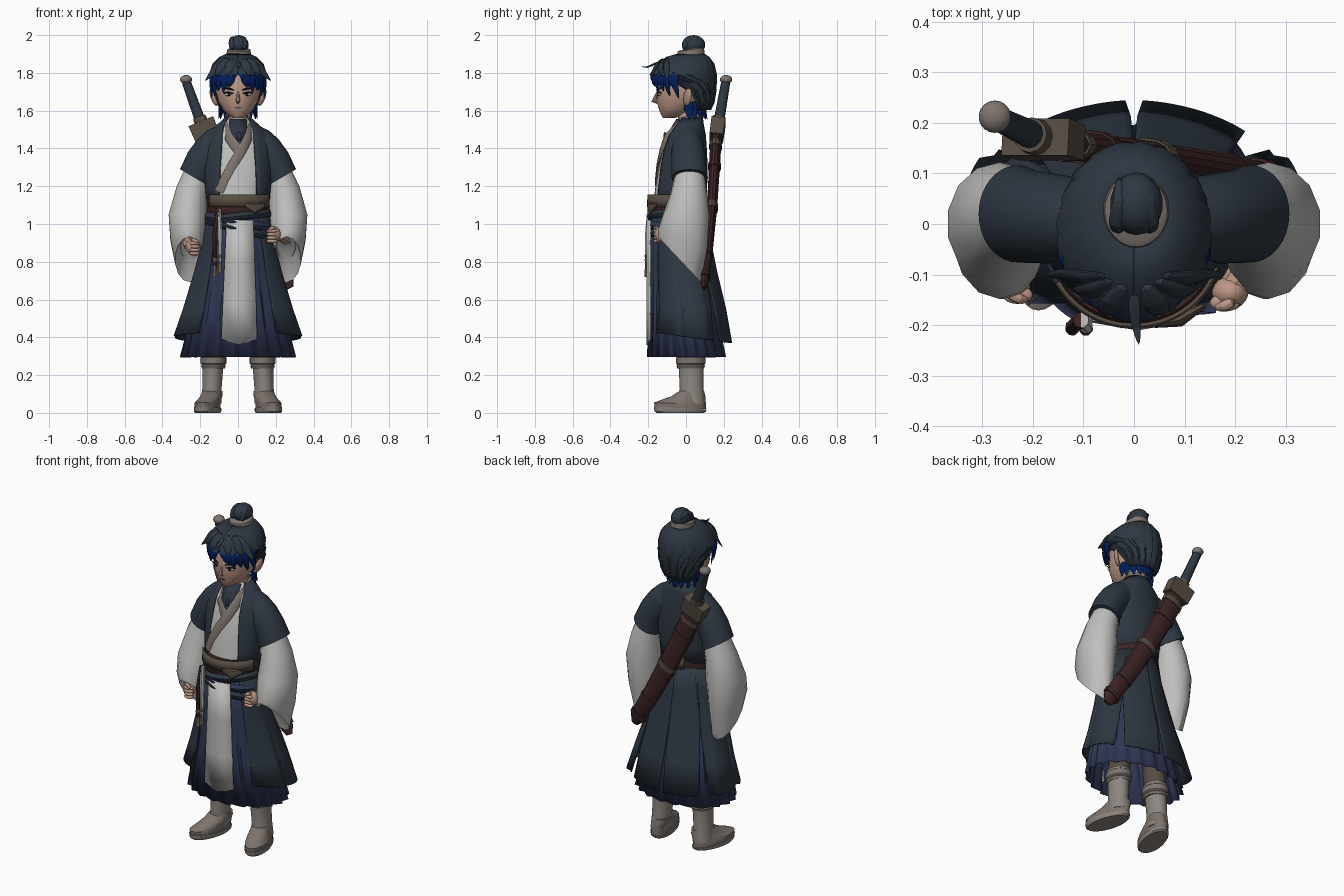
import bpy, bmesh
from math import sin, cos, sqrt, tau, pi
from mathutils import Vector, Matrix

cube = bpy.data.objects.get("Cube")
if cube:
    bpy.data.objects.remove(cube, do_unlink=True)


def material(name, *rgb):
    m = bpy.data.materials.new(name)
    m.use_nodes = True
    m.diffuse_color = (*rgb, 1)
    m.node_tree.nodes["Principled BSDF"].inputs["Base Color"].default_value = (*rgb, 1)
    return m


slate = material("slate cloth", .027, .038, .054)
indigo = material("indigo cloth", .029, .038, .09)
blue = material("bright blue hair", .001, .014, .11)
white = material("white cloth", .52, .52, .51)
skin = material("skin", .5, .31, .235)
tan = material("taupe trim", .21, .175, .155)
brown = material("brown leather", .095, .072, .054)
red = material("dark red leather", .05, .019, .02)
boot = material("pale boot", .27, .24, .215)
black = material("ink black", .008, .008, .012)
parts = []


def make(name, bm, mat, thick=0, subd=0):
    bmesh.ops.recalc_face_normals(bm, faces=bm.faces)
    me = bpy.data.meshes.new(name)
    bm.to_mesh(me)
    bm.free()
    me.materials.append(mat)
    ob = bpy.data.objects.new(name, me)
    bpy.context.collection.objects.link(ob)
    if thick:
        mod = ob.modifiers.new("Thickness", "SOLIDIFY")
        mod.thickness, mod.offset = thick, 0
    if subd:
        mod = ob.modifiers.new("Smooth", "SUBSURF")
        mod.levels = mod.render_levels = subd
    parts.append(ob)
    return ob


def bridge(bm, rows, closed, cap):
    rows = [[bm.verts.new(p) for p in row] for row in rows]
    n = len(rows[0])
    for a, b in zip(rows, rows[1:]):
        for j in range(n if closed else n - 1):
            k = (j + 1) % n
            bm.faces.new((a[j], a[k], b[k], b[j]))
    if closed and cap:
        bm.faces.new(rows[0])
        bm.faces.new(rows[-1])


def sheet(name, rings, mat, spans=None, n=32, pleat=0, freq=1, s=1, thick=0, cap=True):
    """Stack of ellipses (cx, cy, cz, rx, ry, side lift, front lift); spans leave it open."""
    rows = []
    for i, (cx, cy, cz, rx, ry, *lift) in enumerate(rings):
        dx, dy = (lift + [0, 0])[:2]
        a0, a1 = spans[i] if spans else (0, tau)
        row = []
        for j in range(n + 1 if spans else n):
            a = a0 + (a1 - a0) * j / n
            k = 1 + pleat * i / (len(rings) - 1) * ((a * freq / tau + 1e-5) % 1 - .5)
            row.append((s * (cx + rx * k * sin(a)), cy - ry * k * cos(a),
                        cz + dx * sin(a) + dy * cos(a)))
        rows.append(row)
    bm = bmesh.new()
    bridge(bm, rows, not spans, cap)
    return make(name, bm, mat, thick)


def sweep(name, pts, widths, mat, flat=1, out=None, n=8, subd=0):
    """Elliptical tube along a path; flat is its thickness over its width."""
    pts = [Vector(p) for p in pts]
    rows = []
    for i, p in enumerate(pts):
        t = (pts[min(i + 1, len(pts) - 1)] - pts[max(i - 1, 0)]).normalized()
        o = Vector(out) if out else Vector((p.x, p.y - .02, 0)).normalized()
        side = t.cross(o)
        if side.length < .1:
            side = t.cross(Vector((0, 0, 1)))
        side.normalize()
        o = side.cross(t)
        ph = pi / 4 if n == 4 else 0
        rows.append([p + widths[i] * (side * cos(tau * j / n + ph) + o * flat * sin(tau * j / n + ph))
                     for j in range(n)])
    bm = bmesh.new()
    bridge(bm, rows, True, True)
    return make(name, bm, mat, 0, subd)


def ball(name, loc, scale, mat):
    bm = bmesh.new()
    bmesh.ops.create_uvsphere(bm, u_segments=18, v_segments=12, radius=1,
                              matrix=Matrix.Translation(loc) @ Matrix.Diagonal((*scale, 1)))
    return make(name, bm, mat)


# Torso: white under-robe with an open slate vest over it
VEST = [(0, .02, 1.56, .065, .065), (0, .01, 1.52, .11, .08), (0, 0, 1.47, .16, .10),
        (0, -.01, 1.4, .18, .115), (0, -.02, 1.3, .18, .13), (0, -.03, 1.2, .17, .137),
        (0, -.04, 1.08, .158, .143)]
sheet("under_robe", [(x, y, z, rx * .96, ry * .96) for x, y, z, rx, ry in VEST], white)
gaps = (.95, .75, .55, .5, .55, .62, .68)
sheet("vest", VEST, slate, [(g, tau - g) for g in gaps], n=40, thick=.01)


def front(x, z, off=.004):
    for u, l in zip(VEST, VEST[1:]):
        if l[2] <= z <= u[2]:
            t = (u[2] - z) / (u[2] - l[2])
            cy, rx, ry = (u[k] + (l[k] - u[k]) * t for k in (1, 3, 4))
            return (x, cy - ry * sqrt(max(0, 1 - (x / rx) ** 2)) - off, z)


# Dark inner shirt at the throat, crossed collar running round the neck
bm = bmesh.new()
bridge(bm, [[front(x, z, 0) for x in (-w, 0, w)] for z, w in ((1.555, .045), (1.5, .05), (1.45, .035), (1.4, .008))],
       False, False)
make("inner_shirt", bm, slate, .006)
path = [front(*p) for p in ((-.1, 1.17), (-.07, 1.24), (-.025, 1.32), (.02, 1.39), (.055, 1.46))]
path += [(.07, -.035, 1.52), (.062, .03, 1.56), (0, .085, 1.57), (-.062, .03, 1.56), (-.07, -.035, 1.52)]
path += [front(*p) for p in ((-.05, 1.46), (-.02, 1.42), (.01, 1.38))]
sweep("crossed_collar", path, [.026] * len(path), tan, flat=.3)
ball("pendant", front(.005, 1.465, .01), (.014, .008, .022), indigo)

# Short vest sleeves, wide white sleeves
for s, side in ((1, "left"), (-1, "right")):
    sheet(side + "_short_sleeve", [
        (.08, .01, 1.43, .03, .075, .09), (.13, .01, 1.4, .033, .085, .095), (.172, .012, 1.36, .042, .09, .09),
        (.205, .015, 1.305, .06, .092, .075), (.23, .02, 1.245, .077, .096, .045)], slate, s=s)
    sheet(side + "_wide_sleeve", [
        (.21, .02, 1.28, .06, .075, .04), (.245, .015, 1.17, .082, .095, .03), (.265, .0, 1.05, .105, .122),
        (.266, -.018, .92, .094, .13, 0, .05), (.256, -.035, .812, .078, .113, 0, .12),
        (.255, -.02, .88, .05, .07, 0, .07)], white, n=14, s=s)

# Hands as loose fists
for side, s, x, y, z in (("left", 1, .19, -.135, .945), ("right", -1, .24, -.12, .88)):
    sweep(side + "_wrist", [(s * .26, -.02, .92), (s * (x + .02), y + .03, z + .01), (s * x, y, z)],
          [.035, .03, .028], skin, out=(0, 0, 1))
    ball(side + "_palm", (s * x, y, z), (.036, .032, .042), skin)
    for i in range(4):
        ball(f"{side}_finger_{i + 1}", (s * (x - .01), y - .02, z + .018 - i * .018), (.03, .018, .011), skin)
    sweep(side + "_thumb", [(s * (x + .01), y - .015, z + .035), (s * (x - .015), y - .03, z + .035),
                            (s * (x - .03), y - .03, z + .018)], [.013, .012, .007], skin, out=(0, 0, 1), subd=1)

# Pleated skirt and the split coat tails
sheet("pleated_skirt", [(0, -.045, 1.07, .15, .135), (0, -.04, .85, .175, .148), (0, -.02, .55, .235, .174),
                        (0, .003, .295, .298, .202)], indigo, n=80, pleat=.12, freq=20, cap=False, thick=.004)
COAT = [(0, -.04, 1.08, .16, .147), (0, -.035, .95, .178, .155), (0, -.015, .75, .228, .174),
        (0, .008, .55, .288, .198), (0, .02, .4, .335, .217, 0, .03)]
for s, side in ((1, "left"), (-1, "right")):
    sheet(side + "_coat_panel", COAT, slate,
          [(.72, 2.4), (.76, 2.38), (.72, 2.32), (.7, 2.26), (.64, 2.2)], s=s, n=24, pleat=.07, freq=9, thick=.008)
    sheet(side + "_coat_tail", COAT, slate,
          [(2.3, pi), (2.3, pi), (2.32, pi - .01), (2.38, pi - .02), (2.42, pi - .05)], s=s, n=14,
          pleat=.04, freq=8, thick=.008)

# White apron panel with a pointed hem
bm = bmesh.new()
bridge(bm, [[(l, -.19, z), ((l + r) / 2, -.206, z - d), (r, -.19, z)] for l, r, z, d in
            ((-.06, .08, 1.02, 0), (-.07, .088, .8, 0), (-.08, .096, .58, 0), (-.088, .1, .39, .03))], False, False)
make("apron_panel", bm, white, .008)

# Waist sash wraps, belt, strap and knot
for i, (z, tilt, mat) in enumerate(((1.05, .02, slate), (1.02, -.03, indigo), (.985, -.045, slate))):
    sheet(f"sash_wrap_{i + 1}", [(0, -.042, z + .01, .162, .15, tilt), (0, -.042, z - .01, .172, .16, tilt),
                                 (0, -.04, z - .03, .17, .155, tilt)], mat, [(-1.5, 1.5)] * 3, thick=.01)
sheet("belt", [(0, -.044, z, r, r - .013) for z, r in ((1.15, .16), (1.14, .167), (1.07, .168), (1.055, .162))], red)
sheet("belt_strap", [(0, -.044, 1.155, .168, .156), (0, -.044, 1.09, .171, .159)], brown,
      [(-1.1, 1.3)] * 2, thick=.008)
sheet("belt_back_plate", [(0, -.044, 1.14, .168, .156), (0, -.044, 1.07, .17, .158)], brown,
      [(pi - .35, pi + .35)] * 2, n=8, thick=.008)
sweep("belt_knot", [(.04, -.2, 1.1), (.09, -.19, 1.082), (.14, -.16, 1.1)], [.012, .03, .012], brown, flat=.45)

# Hanging cords with beads and tassels
for i, (x, z, mat) in enumerate(((-.122, .78, red), (-.095, .8, white))):
    sweep(f"cord_{i + 1}", [(-.105, -.19, 1.08), (x, -.203, .95), (x, -.207, z)], [.016, .014, .01], mat)
    ball(f"cord_bead_{i + 1}", (x, -.207, z + .03), (.014, .012, .018), brown)
    sweep(f"tassel_{i + 1}", [(x, -.207, z + .02), (x, -.207, z - .06)], [.008, .014], tan)

# Boots and trousers
for s, side in ((1, "left"), (-1, "right")):
    sheet(side + "_trouser", [(.11, .02, .6, .06, .07), (.13, .025, .29, .058, .066)], brown, n=16, s=s)
    sheet(side + "_boot_shaft", [(.13, .025, .31, .063, .072), (.133, .027, .23, .054, .065),
                                 (.138, .03, .13, .051, .063), (.142, .03, .05, .055, .07)], boot, s=s)
    sheet(side + "_boot_cuff", [(.13, .025, z, r, r + .01) for z, r in
                                ((.3, .06), (.293, .068), (.262, .068), (.255, .062), (.248, .065), (.235, .06))], tan, s=s)
    foot = sheet(side + "_shoe", [(.143, .03, .115, .052, .066), (.146, .012, .088, .056, .09), (.15, -.018, .07, .058, .122, 0, -.004),
                                  (.157, -.032, .05, .064, .137, 0, .004), (.157, -.03, .02, .062, .135)], tan, s=s)
    sole = sheet(side + "_sole", [(.157, -.031, .026, .067, .14, 0, .008), (.157, -.03, .008, .067, .136),
                                  (.157, -.03, 0, .062, .125)], boot, s=s)
    for ob in (foot, sole):
        for v in ob.data.vertices:
            v.co.x -= s * .2 * (v.co.y + .01)

# Head and face
sweep("neck", [(0, .015, 1.46), (0, .01, 1.55), (0, 0, 1.64)], [.055, .05, .052], skin, out=(0, -1, 0), n=16)
sheet("head", [(0, 0, 1.87, .06, .08), (0, 0, 1.82, .11, .13), (0, -.01, 1.76, .12, .142), (0, -.02, 1.7, .117, .135),
               (0, -.03, 1.65, .105, .125), (0, -.05, 1.605, .08, .092), (0, -.072, 1.578, .052, .06),
               (0, -.09, 1.562, .025, .032)], skin)
sweep("nose", [(0, -.15, 1.70), (0, -.163, 1.67), (0, -.172, 1.653), (0, -.15, 1.643)],
      [.005, .009, .012, .008], skin, out=(1, 0, 0))
ball("mouth", (0, -.147, 1.615), (.017, .004, .002), brown)
for s, side in ((1, "left"), (-1, "right")):
    sweep(side + "_ear", [(s * .108, 0, 1.625), (s * .125, .005, 1.65), (s * .138, .012, 1.69), (s * .145, .018, 1.72)],
          [.012, .024, .028, .008], skin, flat=.5, out=(s, -.4, 0), subd=1)
    ball(side + "_eye_white", (s * .05, -.141, 1.686), (.021, .008, .008), white)
    ball(side + "_iris", (s * .048, -.146, 1.686), (.009, .006, .009), black)
    sweep(side + "_upper_lash", [(s * .025, -.151, 1.69), (s * .05, -.147, 1.698), (s * .078, -.131, 1.694)],
          [.003, .004, .003], black)
    sweep(side + "_brow", [(s * .022, -.156, 1.708), (s * .05, -.15, 1.718), (s * .085, -.127, 1.72)],
          [.003, .006, .002], black)

# Hair cap with combed strands
cap = ((.03, 1.9, .05, .06, 0), (.01, 1.88, .095, .11, 0), (-.005, 1.845, .13, .15, 0), (-.015, 1.79, .147, .172, 0),
       (.003, 1.75, .142, .152, 1.2), (.02, 1.7, .132, .132, 1.62), (.035, 1.645, .112, .108, 1.75), (.04, 1.605, .09, .085, 1.9))
sheet("hair_cap", [(0, y, z, rx, ry) for y, z, rx, ry, g in cap], slate,
      [(c[4], tau - c[4]) for c in cap], n=80, pleat=.09, freq=20, thick=.012)
ball("hair_crown", (0, .02, 1.87), (.085, .095, .04), slate)


def lock(name, mat, w, *points):
    pts = [(.135 * k * sin(a), -.01 - .155 * k * cos(a), z) for a, z, k in points]
    sweep(name, pts, [w * .6, w, w * .75, .003], mat, flat=.4, n=6, subd=1)


for s, side in ((1, "left"), (-1, "right")):
    sheet(side + "_fringe", [(0, -.015, 1.8, .142, .168), (0, -.012, 1.765, .148, .17), (0, -.01, 1.735, .142, .162)],
          blue, [(0, 1.45), (.12, 1.4), (.45, 1.3)], n=12, s=s, thick=.012)
    for i, (a, z) in enumerate(((.33, 1.725), (.55, 1.695), (.8, 1.70), (1.05, 1.67), (1.35, 1.66))):
        lock(f"{side}_bang_{i + 1}", blue, .036, (s * a * .7, 1.8, 1.0), (s * a * .85, 1.78, 1.09),
             (s * a * .95, 1.745, 1.1), (s * (a + .05), z, 1.04))
    for i, (a, z, k) in enumerate(((.4, 1.785, 1.17), (.85, 1.785, 1.18), (1.15, 1.755, 1.44))):
        lock(f"{side}_top_lock_{i + 1}", slate, .036, (s * a * .5, 1.875, .7), (s * a * .75, 1.845, .99),
             (s * a * .9, 1.805, 1.12), (s * a, z, k))
    for i, a in enumerate((.12, .42, .75, 1.1, 1.35)):
        b = s * (pi - a)
        lock(f"{side}_nape_lock_{i + 1}", blue, .034, (b, 1.65, .72), (b, 1.625, .72), (b, 1.595, .7), (b * 1.02, 1.55, .8))
sweep("stray_lock", [(0, -.12, 1.86), (0, -.17, 1.85), (.005, -.205, 1.825), (.01, -.24, 1.835)],
      [.012, .014, .01, .002], slate, flat=.5, out=(0, 0, 1), subd=1)

# Topknot and its band
sheet("topknot_band", [(.004, .025, z, r, r + .008, 0, -.01) for z, r in
                       ((1.928, .052), (1.922, .062), (1.893, .066), (1.885, .06))], tan)
ball("topknot", (.005, .04, 1.948), (.052, .062, .052), slate)
for s, side in ((1, "left"), (-1, "right")):
    sweep(side + "_topknot_fold", [(s * .03, -.01, 1.915), (s * .035, .0, 1.965), (s * .025, .045, 1.99), (s * .03, .095, 1.955)],
          [.016, .02, .018, .008], slate, out=(1, 0, 0), subd=1)

# Sword slung across the back
BACK = (0, 1, 0)
ball("pommel", (-.275, .212, 1.765), (.032, .032, .024), tan)
sweep("grip", [(-.273, .21, 1.75), (-.19, .17, 1.52)], [.024, .029], slate, out=BACK, n=12)
sweep("grip_ring", [(-.205, .176, 1.565), (-.195, .172, 1.54)], [.035, .037], brown, out=BACK, n=12)
sweep("guard", [(-.195, .172, 1.54), (-.16, .16, 1.455)], [.1, .096], brown, flat=.52, out=BACK, n=4)
SCABBARD = [Vector(p) for p in ((-.165, .16, 1.47), (-.08, .15, 1.29), (.03, .137, 1.08), (.15, .118, .87),
                                (.255, .1, .7), (.275, .097, .66))]
sweep("scabbard", SCABBARD, [.062, .06, .057, .052, .044, .022], red, flat=.48, out=BACK, n=12)
for i, (seg, t, mat) in enumerate(((0, .25, brown), (0, .85, red), (1, .9, brown), (3, .1, red), (3, .8, red))):
    a, b = SCABBARD[seg], SCABBARD[seg + 1]
    w = .066 - .004 * seg
    sweep(f"scabbard_band_{i + 1}", [a.lerp(b, t), a.lerp(b, t + .14)], [w, w], mat, flat=.52, out=BACK, n=12)

# Smooth shading with sharp creases kept
bpy.ops.object.select_all(action="DESELECT")
for ob in parts:
    ob.select_set(True)
bpy.context.view_layer.objects.active = parts[0]
bpy.ops.object.shade_smooth_by_angle(angle=.6)
